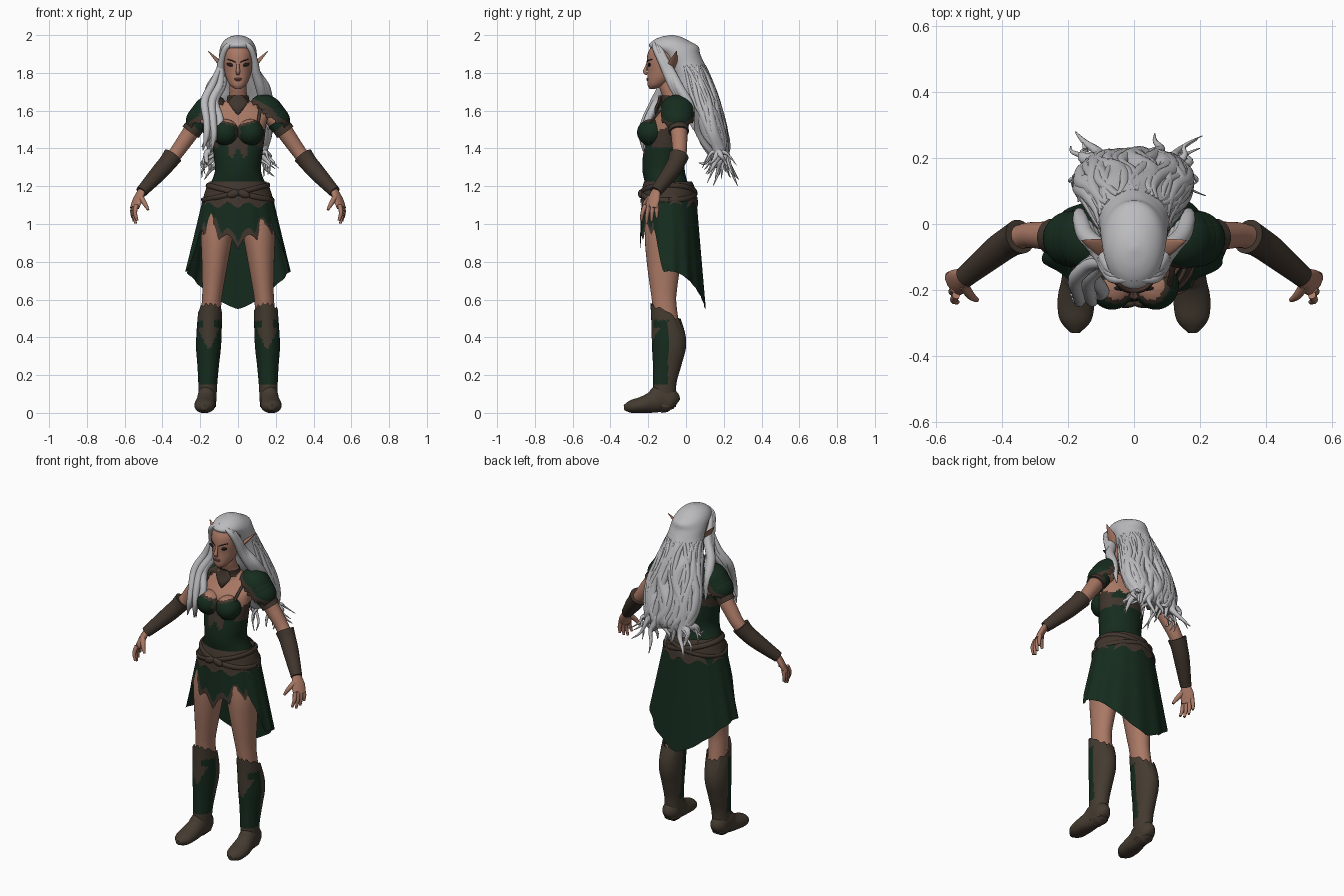
import bpy, bmesh, random
from math import sin, cos, pi, tau, atan2
from mathutils import Vector, Matrix
default_cube = bpy.data.objects.get("Cube")
if default_cube:
    bpy.data.objects.remove(default_cube)
random.seed(4)

def material(name, *rgb):
    mat = bpy.data.materials.new(name)
    mat.use_nodes = True
    mat.diffuse_color = (*rgb, 1)
    mat.node_tree.nodes["Principled BSDF"].inputs["Base Color"].default_value = (*rgb, 1)
    return mat

SKIN, HAIR = material("warm skin", .40, .19, .13), material("silver hair", .50, .50, .52)
GREEN, BROWN = material("forest green cloth", .008, .025, .013), material("dark brown leather", .052, .036, .026)
BOOT, DARK = material("boot leather", .058, .044, .030), material("dark eye", .012, .010, .010)
LIPS = material("muted lips", .28, .11, .08)

def finish(name, bm, mats, rule=None):
    """Turn a bmesh into a smooth object; rule(centre) picks the material."""
    bmesh.ops.recalc_face_normals(bm, faces=bm.faces)
    for face in bm.faces:
        face.smooth = True
        face.material_index = rule(face.calc_center_median()) if rule else face.material_index
    mesh = bpy.data.meshes.new(name)
    bm.to_mesh(mesh)
    bm.free()
    mesh.set_sharp_from_angle(angle=1.0)
    for mat in mats:
        mesh.materials.append(mat)
    bpy.context.collection.objects.link(bpy.data.objects.new(name, mesh))

def sheet(name, rows, mats, rule=None, cap=True):
    """Join closed rows of points into a tube-like surface."""
    bm = bmesh.new()
    grid = [[bm.verts.new(co) for co in row] for row in rows]
    for upper, lower in zip(grid, grid[1:]):
        for i in range(len(upper)):
            bm.faces.new((upper[i - 1], upper[i], lower[i], lower[i - 1]))
    for end in (grid[0], grid[-1]) if cap else ():
        bm.faces.new(end)
    finish(name, bm, mats, rule)

def smooth_path(keys, steps):
    """Catmull-Rom interpolation through tuples of any length."""
    path = []
    for i in range(len(keys) - 1):
        a, b, c, d = keys[max(i - 1, 0)], keys[i], keys[i + 1], keys[min(i + 2, len(keys) - 1)]
        for t in (k / steps for k in range(steps)):
            path.append(tuple(q + t * ((r - p) + t * ((2 * p - 5 * q + 4 * r - s) + t * (3 * (q - r) + s - p))) / 2
                              for p, q, r, s in zip(a, b, c, d)))
    return path + [keys[-1]]

def loft(name, keys, mats, rule=None, sides=32, steps=5, flat=True, shape=None, cap=True):
    """Ellipses along (x, y, z, radius, radius) keys: level if flat, else square to the path."""
    path = smooth_path(keys, steps)
    spots = [Vector(p[:3]) for p in path]
    u, v, rows = Vector((1, 0, 0)), Vector((0, 1, 0)), []
    for i, p in enumerate(path):
        if not flat:
            along = (spots[min(i + 1, len(path) - 1)] - spots[max(i - 1, 0)]).normalized()
            side = along.cross(Vector((0, 0, 1)))
            u = side if i == 0 and side.length > .01 else u
            u = (u - along * u.dot(along)).normalized()
            v = along.cross(u)
        ring = [spots[i] + u * (p[3] * cos(tau * k / sides)) + v * (p[4] * sin(tau * k / sides)) for k in range(sides)]
        rows.append([shape(co) for co in ring] if shape else ring)
    sheet(name, rows, mats, rule, cap)

def tube(name, keys, mat, sides=12, steps=5):
    loft(name, keys, [mat], None, sides, steps, False)

def blob(name, centre, radii, mats, rule=lambda co: 0, tilt=0, cut=-2):
    """Ellipsoid; cut trims it to a dome with a pointed edge; rule uses local unit space."""
    bm = bmesh.new()
    bmesh.ops.create_uvsphere(bm, u_segments=40, v_segments=24, radius=1)
    bmesh.ops.delete(bm, geom=[v for v in bm.verts if v.co.z < cut], context='VERTS')
    for v in (v for v in bm.verts if v.is_boundary):
        v.co.z -= .25 * (1 - abs(sin(5 * atan2(v.co.y, v.co.x))))
    for face in bm.faces:
        face.material_index = rule(face.calc_center_median())
    bm.transform(Matrix.Translation(centre) @ Matrix.Rotation(tilt, 4, 'Y') @ Matrix.Diagonal((*radii, 1)))
    finish(name, bm, mats)

# Torso: skin above a laced bodice
def bodice(co):
    front, x = co.y < -.1, abs(co.x)
    if co.z > 1.50 + .012 * sin(x * 90):
        return 0
    if front:
        diamond = abs(co.z - 1.385) < .045 and .6 * (1.40 - co.z) < x < .05 + .25 * (co.z - 1.385)
        return 2 if diamond or (co.z > 1.41 and x > .105) or (co.z > 1.43 and x < .03) else 1
    return 2 if 1.42 < co.z < 1.465 or (co.z > 1.4 and x > .115) else 1

loft("torso", [(0, -.1, 1, .1, .09), (0, -.085, 1.12, .17, .13), (0, -.1, 1.2, .15, .115), (0, -.118, 1.28, .122, .112),
               (0, -.118, 1.36, .128, .11), (0, -.11, 1.45, .14, .1), (0, -.095, 1.53, .15, .095), (0, -.07, 1.59, .16, .07),
               (0, -.06, 1.63, .11, .055), (0, -.07, 1.66, .056, .05), (0, -.095, 1.72, .045, .045),
               (0, -.1, 1.77, .045, .045)], [SKIN, GREEN, BROWN], bodice, 64, 8)
loft("collar", [(0, -.068, 1.64, .07, .062), (0, -.075, 1.655, .06, .058), (0, -.083, 1.68, .056, .055)], [BROWN], cap=False)
tube("collar_pendant", [(0, -.135, 1.68, .025, .01), (0, -.14, 1.645, .05, .012), (0, -.155, 1.61, .03, .012),
                        (0, -.16, 1.58, .004, .004)], BROWN)
# Head and face
loft("head", [(0, -.178, 1.715, .015, .015), (0, -.158, 1.735, .042, .045), (0, -.135, 1.77, .061, .07), (0, -.115, 1.81, .072, .09),
              (0, -.11, 1.86, .078, .098), (0, -.1, 1.91, .078, .1), (0, -.09, 1.96, .058, .08)], [SKIN])
tube("nose", [(0, -.2, 1.86, .007, .006), (0, -.211, 1.83, .008, .007), (0, -.218, 1.806, .012, .01), (0, -.205, 1.793, .009, .006)], SKIN)
for z in (1.762, 1.769):
    blob("lip", (0, -.203, z), (.02, .007, .0045), [LIPS])

# Waist: belt, crossed wraps and knot
def belt_edge(co):
    return co + Vector((0, 0, .015 * sin(9 * atan2(co.y + .09, co.x)) * (co.z < 1.13)))

def wrap_point(a, lift):
    return (.172 - .3 * lift) * cos(a), -.092 + (.142 - .15 * lift) * sin(a), 1.165 + lift, .01, .015

loft("belt", [(0, -.095, 1.225, .15, .127), (0, -.092, 1.18, .172, .142), (0, -.09, 1.1, .194, .154)],
     [BROWN], sides=64, shape=belt_edge, cap=False)
for slope, x in ((-.04, -.025), (.04, .03)):
    tube("belt_wrap", [wrap_point(tau * k / 16, slope * cos(tau * k / 16)) for k in range(17)], BROWN, steps=3)
    blob("belt_knot", (x, -.24, 1.16), (.034, .014, .02), [BROWN], tilt=x * 12)

# Skirt: long pointed back, ragged short front
def hem(a):
    front, jag = -sin(a), .065 * (1 - abs(cos(7 * a)))
    if front < .2:
        return .55 + .2 * abs(cos(a)) ** 1.3
    return .75 + (.25 - jag) * (front - .2) / .35 if front < .55 else 1 - .07 * max(0, (front - .85) / .15) - jag

def skirt_point(a, t):
    z = 1.14 + (hem(a) - 1.14) * t
    drop, fold = 1.14 - z, 1 + .02 * t * sin(14 * a)
    depth = .145 + drop * (.08 if sin(a) > 0 else .03)
    return Vector(((.185 + .23 * drop) * cos(a) * fold, -.09 + depth * sin(a) * fold, z))

def skirt_trim(co):
    a = atan2((co.y + .09) / .15, co.x / .2)
    return int(sin(a) < -.5 and co.z < hem(a) + .035)

sheet("skirt", [[skirt_point(tau * k / 144, r / 28) for k in range(144)] for r in range(29)], [GREEN, BROWN], skirt_trim, False)

# Boot colouring: green shin panel under a pointed knee flap
def boot_rule(co):
    x = abs(abs(co.x) - .155)
    return int(co.y < -.095 and (.15 < co.z < .33 + 2 * x or (.45 < co.z < .49 and x > .03)))

def boot_top(co):
    return co + Vector((0, 0, max(0, (co.z - .4) / .13) * (-.55 * (co.y + .1) + .009 * sin(co.x * 250))))

def on_ground(co):
    return Vector((co.x, co.y, max(co.z, 0)))

for side, s in (("left", 1), ("right", -1)):
    def column(name, keys, mats, **options):
        loft(f"{side}_{name}", [(s * k[0], *k[1:]) for k in keys], mats, **options)
    def limb(name, keys, mat, sides=12):
        column(name, keys, [mat], sides=sides, flat=False)
    def cup_rule(co):
        edge = .7 + .3 * co.x * s
        return 0 if co.z > edge + .14 else 2 if co.z > edge - .04 or co.x * s < -.75 else 1
    # Face details and ears
    blob(side + "_eye", (s * .037, -.194, 1.842), (.024, .008, .009), [DARK], tilt=-s * .25)
    limb("brow", [(.012, -.208, 1.856, .002, .002), (.035, -.199, 1.866, .003, .003), (.058, -.178, 1.872, .002, .002)], DARK)
    limb("ear", [(.066, -.085, 1.81, .02, .012), (.1, -.07, 1.855, .026, .009), (.157, -.05, 1.915, .002, .002)], SKIN)
    # Bust cups, strap and layered shoulder armour
    blob(side + "_bust_cup", (s * .066, -.185, 1.485), (.07, .074, .07), [SKIN, GREEN, BROWN], cup_rule)
    limb("bodice_strap", [(.105, -.19, 1.53, .009, .006), (.115, -.145, 1.59, .009, .006), (.12, -.08, 1.64, .009, .006)], BROWN)
    for layer, shift in (("upper", 0), ("middle", .022), ("lower", .044)):
        blob(f"{side}_{layer}_pauldron", (s * (.152 + shift * .75), -.045, 1.605 - shift), (.095, .09 - shift * .1, .076),
             [GREEN, BROWN], lambda co: int(co.z < .22), s * .5, 0)
    # Arms, bracers and hands
    limb("arm", [(.16, -.04, 1.585, .045, .045), (.225, -.04, 1.52, .046, .045), (.275, -.035, 1.45, .042, .042),
                 (.34, -.038, 1.36, .037, .037), (.42, -.085, 1.27, .036, .036), (.51, -.16, 1.17, .024, .022)], SKIN, 24)
    limb("arm_band", [(.228, -.04, 1.518, .053, .051), (.25, -.038, 1.487, .054, .053)], BROWN, 24)
    limb("arm_cloth", [(.205, -.04, 1.545, .056, .055), (.228, -.04, 1.512, .052, .052)], GREEN, 24)
    limb("bracer", [(.345, -.038, 1.362, .053, .052), (.375, -.053, 1.322, .047, .047), (.42, -.085, 1.27, .044, .044),
                    (.512, -.161, 1.17, .032, .031)], BROWN, 24)
    limb("palm", [(.508, -.157, 1.18, .024, .018), (.53, -.172, 1.13, .039, .018), (.548, -.185, 1.085, .037, .015)], SKIN, 16)
    for i, reach in enumerate((.055, .075, .085, .07)):
        y = -.155 - .02 * i
        limb(f"finger_{i + 1}", [(.553 - .005 * i, y, 1.1, .012, .012), (.56 - .005 * i, y - .005 * i, 1.095 - reach / 2, .011, .011),
                                 (.558 - .008 * i, y - .007 * i, 1.088 - reach, .007, .007)], SKIN)
    limb("thumb", [(.515, -.185, 1.145, .015, .015), (.495, -.215, 1.11, .013, .013), (.475, -.23, 1.075, .007, .007)], SKIN)
    # Legs and boots
    column("leg", [(.09, -.105, 1.1, .085, .1), (.11, -.115, .95, .085, .103), (.122, -.118, .8, .07, .09),
                   (.134, -.118, .65, .055, .07), (.14, -.115, .58, .052, .064), (.147, -.1, .45, .052, .066)], [SKIN])
    column("boot", [(.148, -.108, .53, .063, .08), (.152, -.095, .45, .066, .088), (.156, -.09, .35, .066, .09),
                    (.158, -.1, .25, .057, .075), (.16, -.113, .15, .05, .062), (.163, -.113, .03, .046, .06)],
           [BOOT, GREEN], rule=boot_rule, sides=48, steps=10, shape=boot_top, cap=False)
    column("foot", [(.163, -.05, .045, .02, .03), (.163, -.075, .06, .046, .06), (.165, -.13, .075, .049, .075),
                    (.17, -.175, .057, .05, .058), (.175, -.23, .043, .056, .044), (.177, -.29, .033, .048, .034),
                    (.178, -.328, .028, .015, .014)], [BOOT, BROWN], rule=lambda co: int(co.z < .012), flat=False, shape=on_ground)
    # Hair framing the face
    for shift in (0, .012, .024):
        limb("temple_lock", [(.006, -.165 + shift, 1.966, .01, .01), (.062, -.165 + shift, 1.936, .015, .015),
                             (.086, -.135 + shift, 1.87, .018, .018), (.096, -.1 + shift, 1.8, .024, .024),
                             (.12 + shift, -.06 + shift, 1.72, .027, .027), (.14 + shift, shift, 1.62, .022, .022),
                             (.16, .04, 1.5, .004, .004)], HAIR)

# Hair: crown and falling mass
hair_keys = [(0, -.075, 2, .008, .008), (0, -.08, 1.99, .045, .055), (0, -.08, 1.97, .074, .095), (0, -.065, 1.94, .092, .13),
             (0, -.03, 1.9, .1, .105), (0, -.003, 1.85, .104, .1), (0, .02, 1.8, .115, .1), (0, .06, 1.7, .145, .1),
             (0, .1, 1.6, .172, .088), (0, .13, 1.5, .175, .08), (0, .16, 1.41, .16, .065), (0, .18, 1.34, .12, .03)]

def hair_wave(co):
    return co + Vector((0, .012 * min(1, max(0, (1.88 - co.z) * 4)) * sin(co.x * 60 + 2 * sin(co.z * 18)), 0))

loft("hair_mass", hair_keys, [HAIR], sides=72, steps=6, shape=hair_wave)
# Wavy locks that swell out of the mass and end in loose curls
levels = smooth_path(hair_keys, 4)[21::4]
for n in range(26):
    angle, phase, thick = pi * (-.08 + 1.16 * n / 25), random.uniform(0, tau), random.uniform(.017, .034)
    length, spread, keys = random.uniform(.03, .065) * (.6 + .4 * max(0, sin(angle))), random.uniform(-.035, .034), []
    for k, (x, y, z, rx, ry) in enumerate(levels):
        a, r = angle + .16 * sin(phase + 1.5 * k), thick * min(1, .3 + .18 * k)
        keys.append(((rx - r * .65) * cos(a), y + (ry - r * .65) * sin(a), z, r, r))
    x, y, z = keys[-1][:3]
    for k in (1, 2, 3):
        r = thick * (.7 - .21 * k)
        keys.append((x * (1 + .15 * k) + .02 * sin(phase + 2 * k), y + spread * k, z - length * k + .015 * sin(phase * k), r, r))
    tube("hair_lock", keys, HAIR, 10)
# Long lock over the right side of the chest
for n in range(5):
    dx, dy, turn = .013 * (n - 2), .012 * (n % 3), .02 * sin(2 * n)
    tube("chest_lock", [(-.09, -.12 + dy, 1.84, .014, .014), (-.108 + dx, -.125 + dy, 1.74, .021, .021),
                        (-.15 + dx, -.165 + dy, 1.65, .023, .023), (-.14 + dx + turn, -.215 + dy, 1.55, .02, .02),
                        (-.14 + dx, -.235 + dy, 1.47, .016, .016), (-.16 + dx - turn, -.225 + dy, 1.39 + turn, .003, .003)], HAIR)
